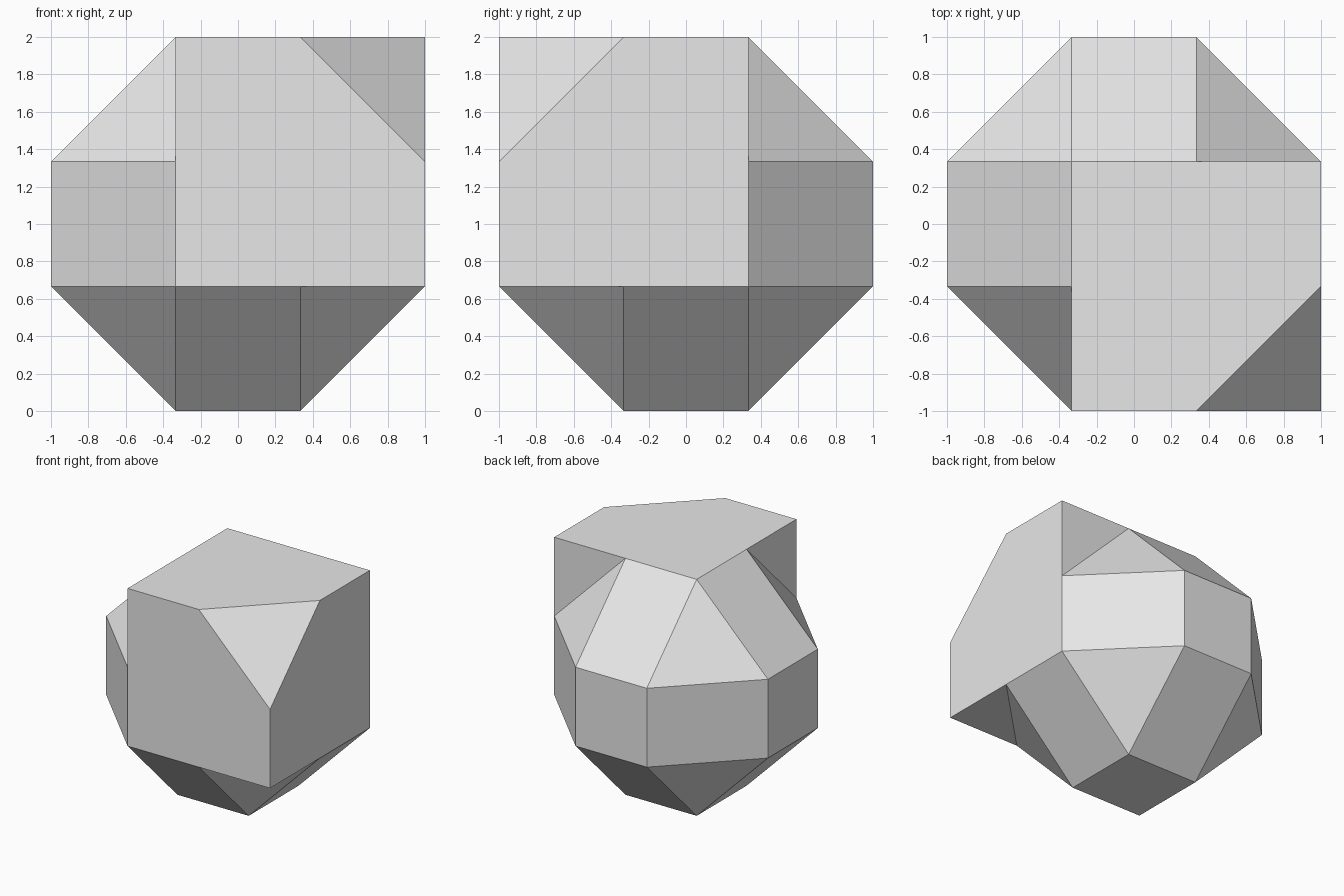
import bpy
import bmesh
from math import radians
from itertools import product
from mathutils import Vector

if "Cube" in bpy.data.objects:
    bpy.data.objects.remove(bpy.data.objects["Cube"], do_unlink=True)

T = 1 / 3  # the solid is laid out on thirds of its width

grey = bpy.data.materials.new("light grey")
grey.use_nodes = True
grey.diffuse_color = (0.8, 0.8, 0.8, 1)
for node in grey.node_tree.nodes:
    if node.type == 'BSDF_PRINCIPLED':
        node.inputs["Base Color"].default_value = (0.8, 0.8, 0.8, 1)


def hull_object(name, points):
    """Flat-faced convex solid around the points, raised to stand on the ground."""
    bm = bmesh.new()
    for p in points:
        bm.verts.new(Vector(p) + Vector((0, 0, 1)))
    bmesh.ops.convex_hull(bm, input=bm.verts[:])
    bmesh.ops.dissolve_limit(bm, angle_limit=radians(1),
                             verts=bm.verts[:], edges=bm.edges[:])
    bmesh.ops.recalc_face_normals(bm, faces=bm.faces[:])
    mesh = bpy.data.meshes.new(name)
    bm.to_mesh(mesh)
    bm.free()
    mesh.materials.append(grey)
    obj = bpy.data.objects.new(name, mesh)
    bpy.context.scene.collection.objects.link(obj)
    return obj


# Faceted ball: six squares, twelve rectangles and eight corner triangles
ball_points = []
for signs in product((-1, 1), repeat=3):
    for axis in range(3):
        ball_points.append([s * (1 if i == axis else T) for i, s in enumerate(signs)])
ball = hull_object("faceted_ball", ball_points)

# Block on the front left top, with its outer corner sliced off
corner = (1, -1, 1)
block_points = [p for p in product((-T, 1), (-1, T), (-T, 1)) if p != corner]
for axis in range(3):
    block_points.append([c * (T if i == axis else 1) for i, c in enumerate(corner)])
block = hull_object("corner_block", block_points)

# Merge both into one closed solid
union = ball.modifiers.new("join_block", 'BOOLEAN')
union.operation = 'UNION'
union.solver = 'EXACT'
union.object = block
bpy.context.view_layer.objects.active = ball
bpy.ops.object.modifier_apply(modifier=union.name)
bpy.data.objects.remove(block, do_unlink=True)
